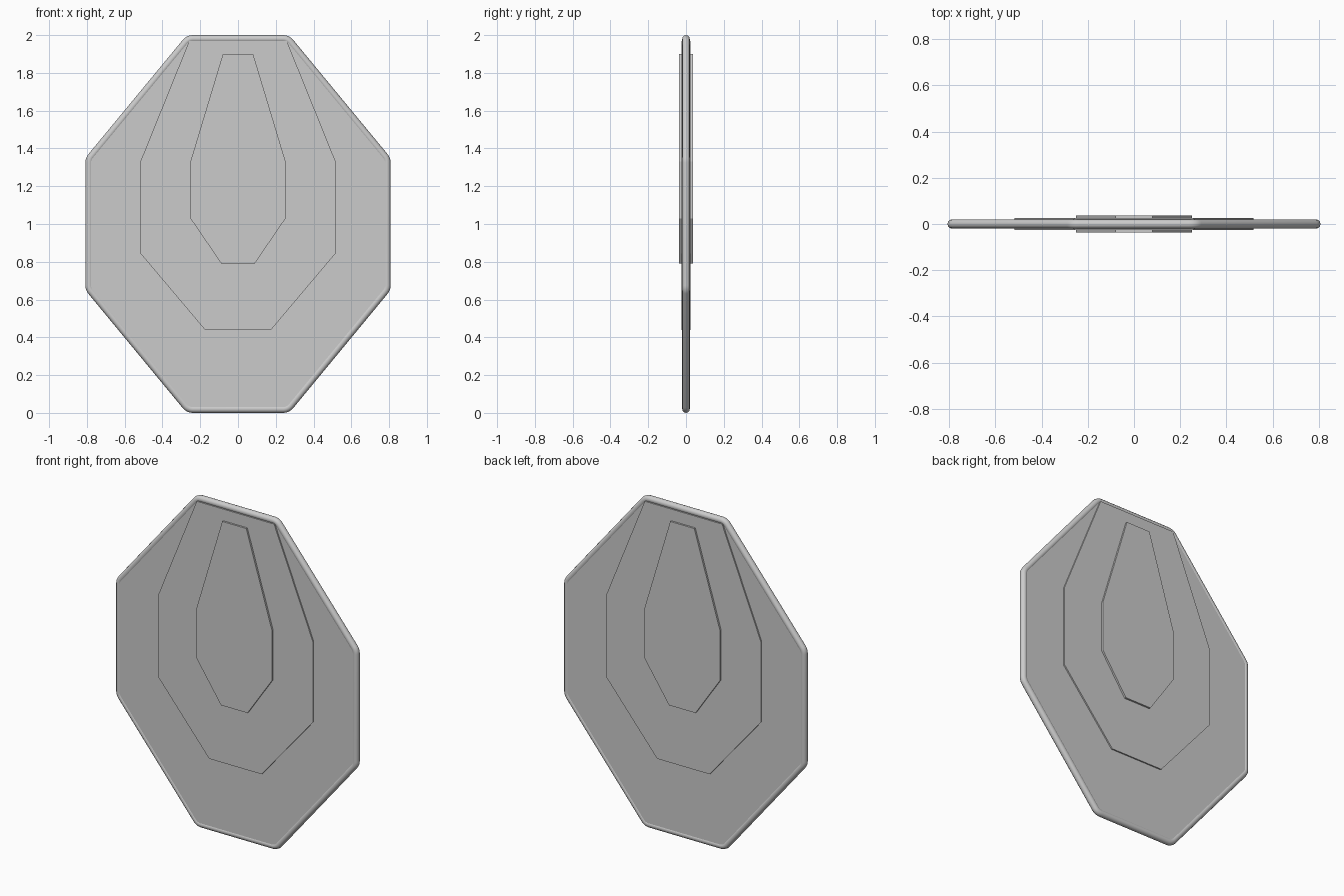
import bpy, bmesh, math
from mathutils import Vector

if "Cube" in bpy.data.objects:
    bpy.data.objects.remove(bpy.data.objects["Cube"])


def finish(name, bm):
    bmesh.ops.recalc_face_normals(bm, faces=bm.faces)
    mesh = bpy.data.meshes.new(name)
    bm.to_mesh(mesh)
    bm.free()
    obj = bpy.data.objects.new(name, mesh)
    bpy.context.collection.objects.link(obj)
    return obj


def mirrored(half):
    # right-hand points from top to bottom, then the left side back up
    return half + [(-x, z) for x, z in reversed(half)]


def plate(name, half, depth):
    # flat polygon extruded equally to front and back
    bm = bmesh.new()
    loops = [[bm.verts.new((x, y, z)) for x, z in mirrored(half)]
             for y in (-depth, depth)]
    bm.faces.new(loops[0])
    bm.faces.new(loops[1])
    n = len(loops[0])
    for i in range(n):
        j = (i + 1) % n
        bm.faces.new((loops[0][i], loops[0][j], loops[1][j], loops[1][i]))
    return finish(name, bm)


def rim(name, half, tube, fillet, steps=5, sides=12):
    # tube swept around a polygon with rounded corners
    pts = [Vector(p) for p in mirrored(half)]
    n = len(pts)
    bm = bmesh.new()
    rings = []
    for i, p in enumerate(pts):
        d0 = (p - pts[i - 1]).normalized()
        d1 = (pts[(i + 1) % n] - p).normalized()
        n0, n1 = Vector((-d0.y, d0.x)), Vector((-d1.y, d1.x))
        mid = (n0 + n1).normalized()
        centre = p - mid * (fillet / mid.dot(n0))
        for k in range(steps + 1):
            out = n0.slerp(n1, k / steps)
            ring = []
            for s in range(sides):
                a = 2 * math.pi * s / sides
                q = centre + out * (fillet + tube * math.cos(a))
                ring.append(bm.verts.new((q.x, tube * math.sin(a), q.y)))
            rings.append(ring)
    for i, r0 in enumerate(rings):
        r1 = rings[(i + 1) % len(rings)]
        for s in range(sides):
            t = (s + 1) % sides
            bm.faces.new((r0[s], r0[t], r1[t], r1[s]))
    obj = finish(name, bm)
    bpy.context.view_layer.objects.active = obj
    obj.select_set(True)
    bpy.ops.object.shade_smooth_by_angle(angle=math.radians(40))
    obj.select_set(False)
    return obj


# Rounded edge and the main board inside it
outline = [(0.262, 1.98), (0.788, 1.343), (0.788, 0.657), (0.262, 0.02)]
rim("board_rim", outline, 0.02, 0.05)
plate("board_panel", [(0.258, 1.972), (0.78, 1.34), (0.78, 0.66), (0.258, 0.028)], 0.017)

# Stepped raised zones on both faces
plate("middle_zone", [(0.258, 1.97), (0.517, 1.33), (0.517, 0.845), (0.175, 0.44)], 0.025)
plate("centre_zone", [(0.08, 1.9), (0.252, 1.33), (0.252, 1.03), (0.088, 0.79)], 0.036)
